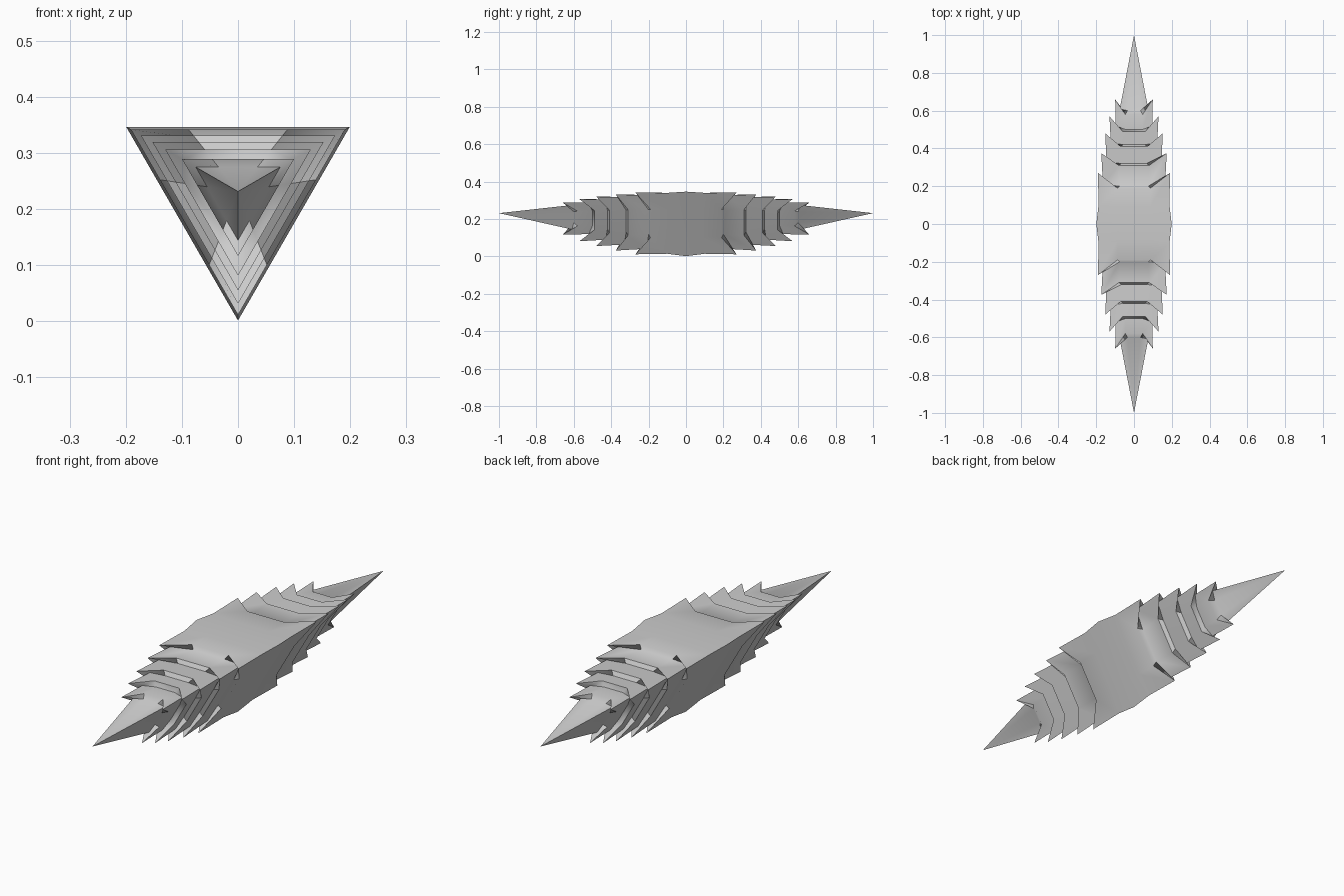
import bpy, bmesh
from math import sin, cos, pi

if "Cube" in bpy.data.objects:
    bpy.data.objects.remove(bpy.data.objects["Cube"])

AXIS_Z = 0.231
# Half profile from tip to middle: corner y, corner radius, side y
HALF = [(.61, .087, .60), (.66, .115, .58),
        (.52, .112, .50), (.57, .150, .49),
        (.43, .142, .42), (.48, .176, .41),
        (.33, .168, .32), (.375, .20, .31),
        (.21, .190, .20), (.27, .220, .19),
        (.10, .217, .09)]
PROFILE = HALF + [(0, .23, 0)] + [(-a, r, -b) for a, r, b in reversed(HALF)]


def ring(bm, corner_y, radius, side_y):
    """Triangular ring whose corners sweep away from its flat sides."""
    pts = [(radius * cos(-pi / 2 + i * 2 * pi / 3),
            radius * sin(-pi / 2 + i * 2 * pi / 3)) for i in range(3)]
    verts = []
    for i in range(3):
        a, b = pts[i], pts[(i + 1) % 3]
        for t in (0, .27, .73):
            y = corner_y if t == 0 else side_y
            verts.append(bm.verts.new((a[0] + (b[0] - a[0]) * t, y,
                                       AXIS_Z + a[1] + (b[1] - a[1]) * t)))
    return verts


# Barbed triangular spindle
bm = bmesh.new()
rings = [ring(bm, *p) for p in PROFILE]
for r0, r1 in zip(rings, rings[1:]):
    for i in range(9):
        j = (i + 1) % 9
        bm.faces.new((r0[i], r0[j], r1[j], r1[i]))

# Pointed ends
for r, y in ((rings[0], 1), (rings[-1], -1)):
    tip = bm.verts.new((0, y, AXIS_Z))
    for i in range(9):
        bm.faces.new((r[i], r[(i + 1) % 9], tip))

bmesh.ops.recalc_face_normals(bm, faces=bm.faces)
for f in bm.faces:
    f.smooth = True
mesh = bpy.data.meshes.new("barbed_spindle")
bm.to_mesh(mesh)
bm.free()
obj = bpy.data.objects.new("barbed_spindle", mesh)
bpy.context.collection.objects.link(obj)
bpy.context.view_layer.objects.active = obj
obj.select_set(True)
bpy.ops.object.shade_smooth_by_angle(angle=pi / 3)
